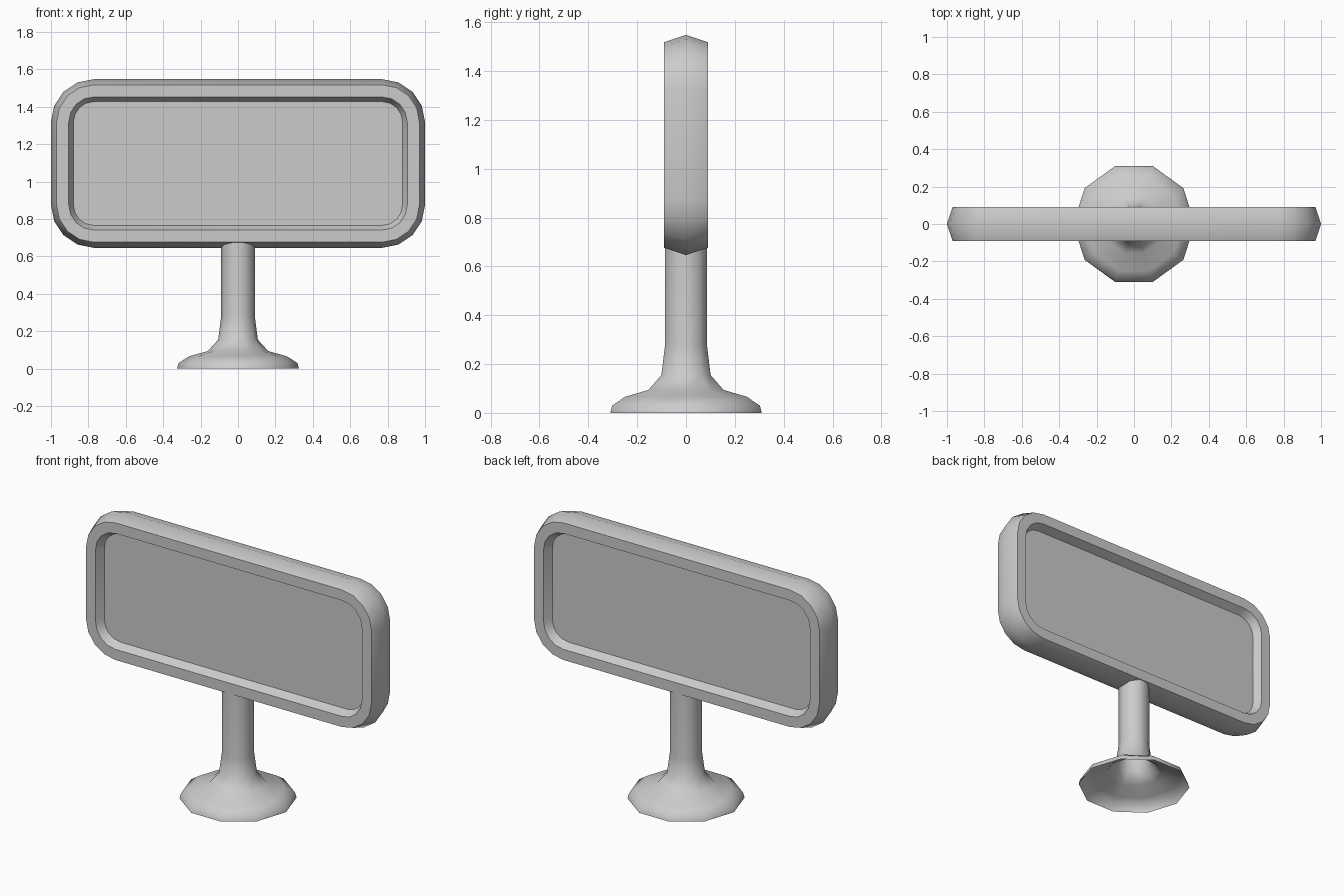
import bpy, bmesh, math

if "Cube" in bpy.data.objects:
    bpy.data.objects.remove(bpy.data.objects["Cube"])

grey = bpy.data.materials.new("light_grey")
grey.use_nodes = True
colour = (0.6, 0.6, 0.6, 1)
grey.diffuse_color = colour
grey.node_tree.nodes["Principled BSDF"].inputs["Base Color"].default_value = colour


def rounded_ring(bm, radius, y):
    """Rounded rectangle of vertices around four fixed corner centres."""
    verts = []
    corners = [(1, 1), (-1, 1), (-1, -1), (1, -1)]
    for quarter, (sx, sz) in enumerate(corners):
        for step in range(5):
            a = math.pi / 2 * (quarter + step / 4)
            verts.append(bm.verts.new((sx * 0.77 + radius * math.cos(a), y,
                                       1.097 + sz * 0.221 + radius * math.sin(a))))
    return verts


def circle_ring(bm, radius, z, sides=10):
    angles = [math.tau * i / sides for i in range(sides)]
    return [bm.verts.new((radius * math.cos(a), radius * math.sin(a), z)) for a in angles]


def bridge(bm, rings):
    for lower, upper in zip(rings, rings[1:]):
        n = len(lower)
        for i in range(n):
            j = (i + 1) % n
            bm.faces.new((lower[i], lower[j], upper[j], upper[i]))


def finish(name, bm):
    mesh = bpy.data.meshes.new(name)
    bm.to_mesh(mesh)
    bm.free()
    mesh.materials.append(grey)
    obj = bpy.data.objects.new(name, mesh)
    bpy.context.collection.objects.link(obj)
    bpy.ops.object.select_all(action="DESELECT")
    obj.select_set(True)
    bpy.context.view_layer.objects.active = obj
    bpy.ops.object.shade_smooth_by_angle(angle=math.radians(42))


# Sign board: ridged rim with a recessed panel on both faces
bm = bmesh.new()
section = [(0.11, -0.04), (0.135, -0.09), (0.2, -0.09), (0.23, 0),
           (0.2, 0.09), (0.135, 0.09), (0.11, 0.04)]
rings = [rounded_ring(bm, r, y) for r, y in section]
bridge(bm, rings)
bm.faces.new(rings[0])
bm.faces.new(rings[-1])
bmesh.ops.recalc_face_normals(bm, faces=bm.faces)
finish("sign_board", bm)

# Stand: ten-sided post flaring into a hollow, open-bottomed foot
bm = bmesh.new()
profile = [(0.326, 0), (0.318, 0.03), (0.262, 0.066), (0.162, 0.094),
           (0.106, 0.155), (0.09, 0.28), (0.09, 0.685)]
rings = [circle_ring(bm, r, z) for r, z in profile]
bridge(bm, rings)
bm.faces.new(rings[-1])
finish("stand", bm)
